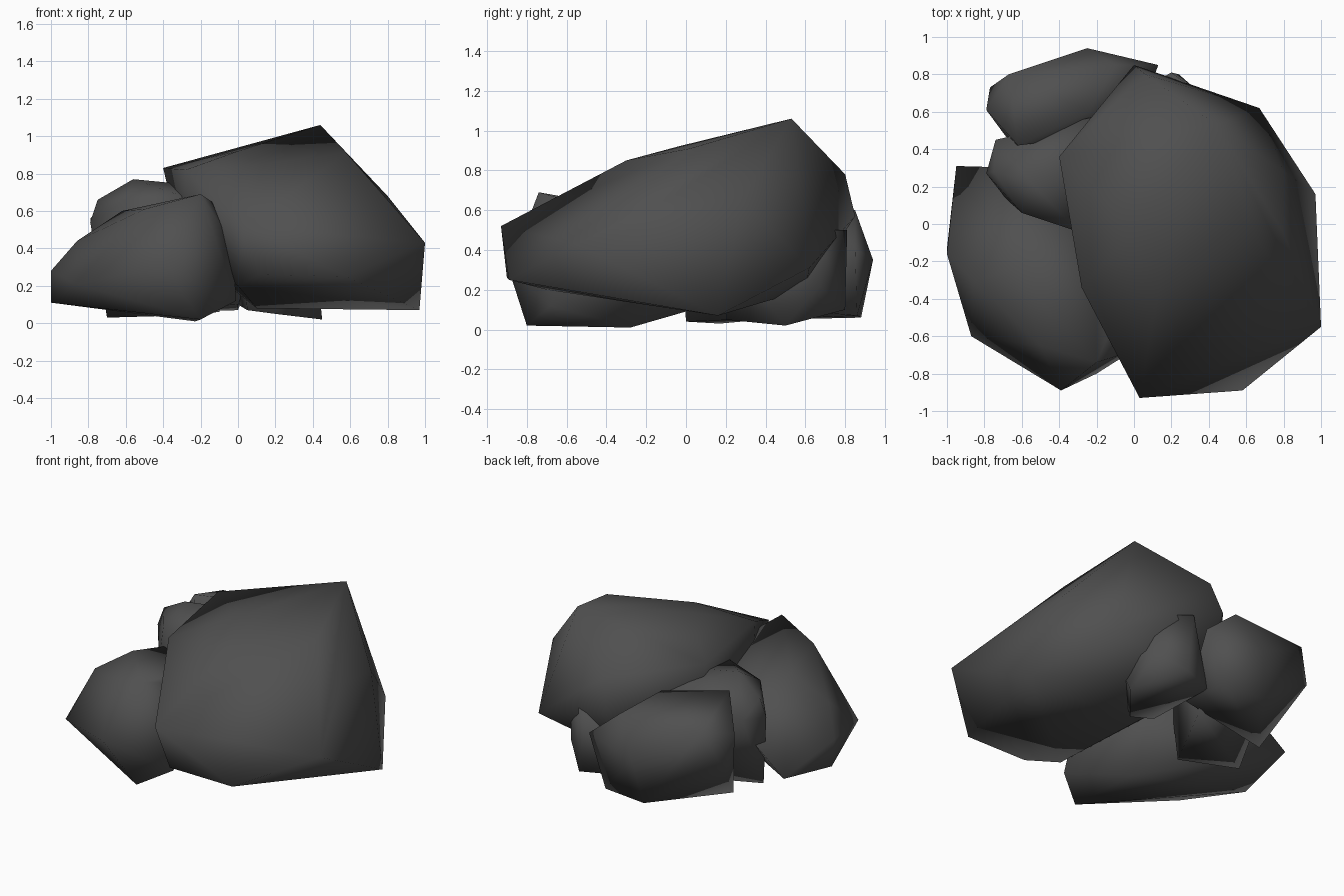
import bpy
import bmesh
from math import radians

# Remove the default object only
default_cube = bpy.data.objects.get("Cube")
if default_cube is not None:
    bpy.data.objects.remove(default_cube, do_unlink=True)


def make_material(name, colour):
    """Create a plain flat material."""
    material = bpy.data.materials.new(name)
    material.use_nodes = True
    material.diffuse_color = colour
    shader = material.node_tree.nodes["Principled BSDF"]
    shader.inputs["Base Color"].default_value = colour
    shader.inputs["Roughness"].default_value = 1
    return material


stone_grey = make_material("dark stone grey", (.08, .08, .08, 1))


def make_rock(name, corners):
    """Wrap a faceted boulder around a handful of corner points."""
    mesh = bpy.data.meshes.new(name)
    bm = bmesh.new()
    for corner in corners:
        bm.verts.new(corner)
    hull = bmesh.ops.convex_hull(bm, input=bm.verts[:])
    leftovers = set(hull["geom_interior"]) | set(hull["geom_unused"])
    loose = [item for item in leftovers if isinstance(item, bmesh.types.BMVert)]
    bmesh.ops.delete(bm, geom=loose, context="VERTS")
    # Merge nearly flat neighbours so the shading stays broad
    bmesh.ops.dissolve_limit(bm, angle_limit=radians(4),
                             verts=bm.verts[:], edges=bm.edges[:])
    bmesh.ops.recalc_face_normals(bm, faces=bm.faces[:])
    bm.to_mesh(mesh)
    bm.free()
    mesh.materials.append(stone_grey)

    rock = bpy.data.objects.new(name, mesh)
    bpy.context.collection.objects.link(rock)
    bpy.ops.object.select_all(action="DESELECT")
    rock.select_set(True)
    bpy.context.view_layer.objects.active = rock
    bpy.ops.object.shade_smooth_by_angle(angle=radians(120))
    return rock


# Tall slanting boulder: crown, shoulders, then underside
make_rock("large_boulder", [
    (-.4, .36, .83), (.44, .53, 1.06), (.58, .02, .91), (0, -.04, .92),
    (.14, -.3, .85), (-.28, -.34, .82), (.06, .8, .78), (0, .85, .57),
    (.8, -.05, .68), (.8, .28, .65), (1, -.55, .43), (.03, -.93, .52),
    (.67, .62, .31), (.97, .16, .07), (.12, -.9, .26), (.58, -.89, .25),
    (0, -.7, .2), (.1, .1, .08), (.1, .6, .2), (-.3, .3, .4),
])

# Foot of stone below the overhang
make_rock("rear_base_stone", [
    (.39, .67, .22), (.24, .8, .1), (.45, .5, .02), (.2, .2, .05),
    (.05, .25, .07), (.2, .81, .5), (.4, .66, .5), (0, .7, .1),
    (.3, .2, .4), (0, .4, .5),
])

# Long low boulder on the side
make_rock("side_boulder", [
    (-.95, .31, .18), (-1, -.16, .28), (-1, -.13, .11), (-.87, -.6, .21),
    (-.86, -.3, .44), (-.39, -.89, .3), (-.62, -.24, .6), (-.5, -.65, .61),
    (-.2, -.74, .69), (-.14, -.6, .65), (-.03, -.6, .43), (-.01, -.68, .12),
    (-.2, -.8, .02), (-.23, -.28, .01), (-.6, .3, .45), (-.2, 0, .5),
])

# Rounded boulder at the back corner
make_rock("rear_boulder", [
    (-.25, .94, .35), (-.67, .8, .6), (-.77, .73, .4), (-.79, .61, .56),
    (-.1, .85, .6), (-.62, .42, .73), (-.24, .6, .7), (.13, .85, .41),
    (0, .86, .07), (-.3, .88, .06), (-.65, .42, .05), (0, .5, .1),
])

# Small boulder wedged between the others
make_rock("middle_boulder", [
    (-.79, .27, .54), (-.75, .28, .66), (-.56, .23, .77), (-.6, .06, .66),
    (-.3, -.04, .68), (-.74, .45, .57), (-.25, .3, .74), (-.1, .6, .66),
    (-.68, .13, .4), (-.7, .17, .03), (-.35, 0, .04), (-.1, .5, .06),
])
